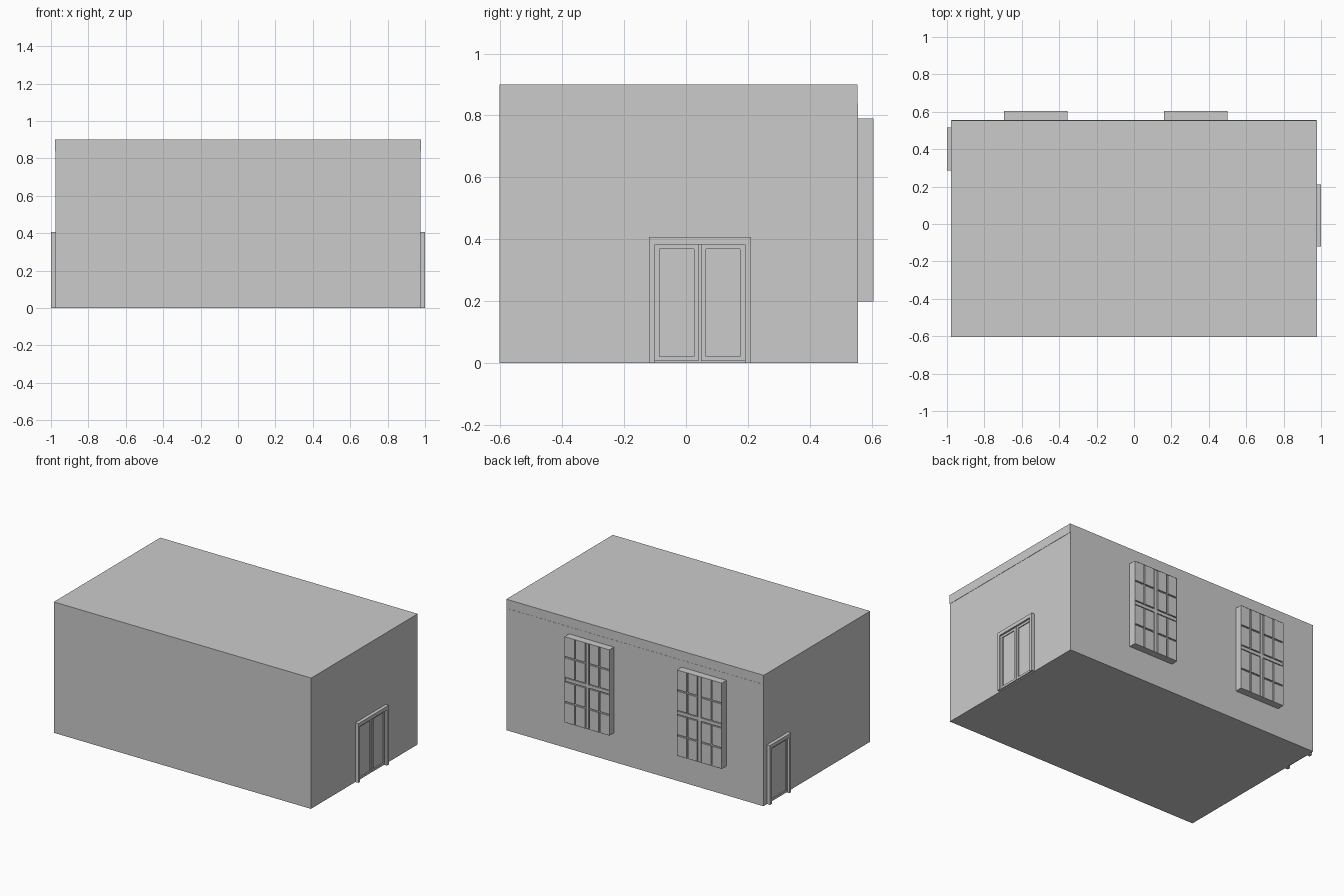
import bpy, bmesh
from mathutils import Vector

if "Cube" in bpy.data.objects:
    bpy.data.objects.remove(bpy.data.objects["Cube"])


def boxes(name, specs):
    """One object made of axis-aligned boxes (x0, x1, y0, y1, z0, z1)."""
    bm = bmesh.new()
    for x0, x1, y0, y1, z0, z1 in specs:
        vs = bmesh.ops.create_cube(bm, size=1)["verts"]
        size = Vector((x1 - x0, y1 - y0, z1 - z0))
        mid = Vector((x0 + x1, y0 + y1, z0 + z1)) / 2
        for v in vs:
            v.co = v.co * size + mid
    me = bpy.data.meshes.new(name)
    bm.to_mesh(me)
    bm.free()
    ob = bpy.data.objects.new(name, me)
    bpy.context.collection.objects.link(ob)
    return ob


HX, Y0, Y1, H = 0.977, -0.603, 0.555, 0.9

# main walls with floor, and the slightly prouder roof slab
boxes("walls", [(-HX, HX, Y0, Y1, 0, 0.838)])
boxes("roof_slab", [(-HX - 0.002, HX + 0.002, Y0, Y1 - 0.001, 0.838, H)])


def window(name, x0, x1, z0=0.2, z1=0.79, yo=0.605):
    t, thin, thick = 0.003, 0.010, 0.034
    # sash box with a thin rim
    boxes(name + "_box", [
        (x0 + t, x1 - t, Y1 - 0.005, yo - 0.010, z0 + t, z1 - t),
        (x0, x0 + t, Y1 - 0.005, yo, z0, z1),
        (x1 - t, x1, Y1 - 0.005, yo, z0, z1),
        (x0 + t, x1 - t, Y1 - 0.005, yo, z0, z0 + t),
        (x0 + t, x1 - t, Y1 - 0.005, yo, z1 - t, z1)])

    # four columns and rows of panes, split by thin, thick, thin gaps
    def spans(a, b):
        w = (b - a - 2 * thin - thick) / 4
        out, p = [], a
        for gap in (thin, thick, thin, 0):
            out.append((p, p + w))
            p += w + gap
        return out
    boxes(name + "_panes", [
        (a, b, yo - 0.012, yo - 0.001, c, d)
        for a, b in spans(x0 + t, x1 - t) for c, d in spans(z0 + t, z1 - t)])
    # central cross bars
    cx, cz, h = (x0 + x1) / 2, (z0 + z1) / 2, thick / 2 - 0.006
    boxes(name + "_cross", [
        (cx - h, cx + h, yo - 0.012, yo - 0.003, z0 + t, z1 - t),
        (x0 + t, x1 - t, yo - 0.012, yo - 0.003, cz - h, cz + h)])


window("left_window", -0.695, -0.355)
window("right_window", 0.16, 0.50)


def door(name, side, y0, y1, leaves):
    def slab(xa, xb, *yz):
        return (*sorted((side * xa, side * xb)), *yz)
    top, w, xi = 0.408, 0.02, HX - 0.01
    # door frame
    boxes(name + "_frame", [
        slab(xi, 1.0, y0, y0 + w, 0, top),
        slab(xi, 1.0, y1 - w, y1, 0, top),
        slab(xi, 1.0, y0 + w, y1 - w, top - 0.025, top)])
    # leaves: recessed panel with raised stiles and rails
    parts = []
    a, b = y0 + w, y1 - w
    lw = (b - a) / leaves
    for i in range(leaves):
        p = a + i * lw + (0.004 if i else 0)
        q = a + (i + 1) * lw - (0.004 if i < leaves - 1 else 0)
        s, zb, zt = 0.015, 0.007, top - 0.025
        parts += [
            slab(xi, 0.981, p + s, q - s, zb + s, zt - s),
            slab(xi, 0.987, p, p + s, zb, zt),
            slab(xi, 0.987, q - s, q, zb, zt),
            slab(xi, 0.987, p + s, q - s, zb, zb + s),
            slab(xi, 0.987, p + s, q - s, zt - s, zt)]
    boxes(name + "_leaves", parts)


door("double_door", 1, -0.12, 0.21, 2)
door("single_door", -1, 0.285, 0.515, 1)
